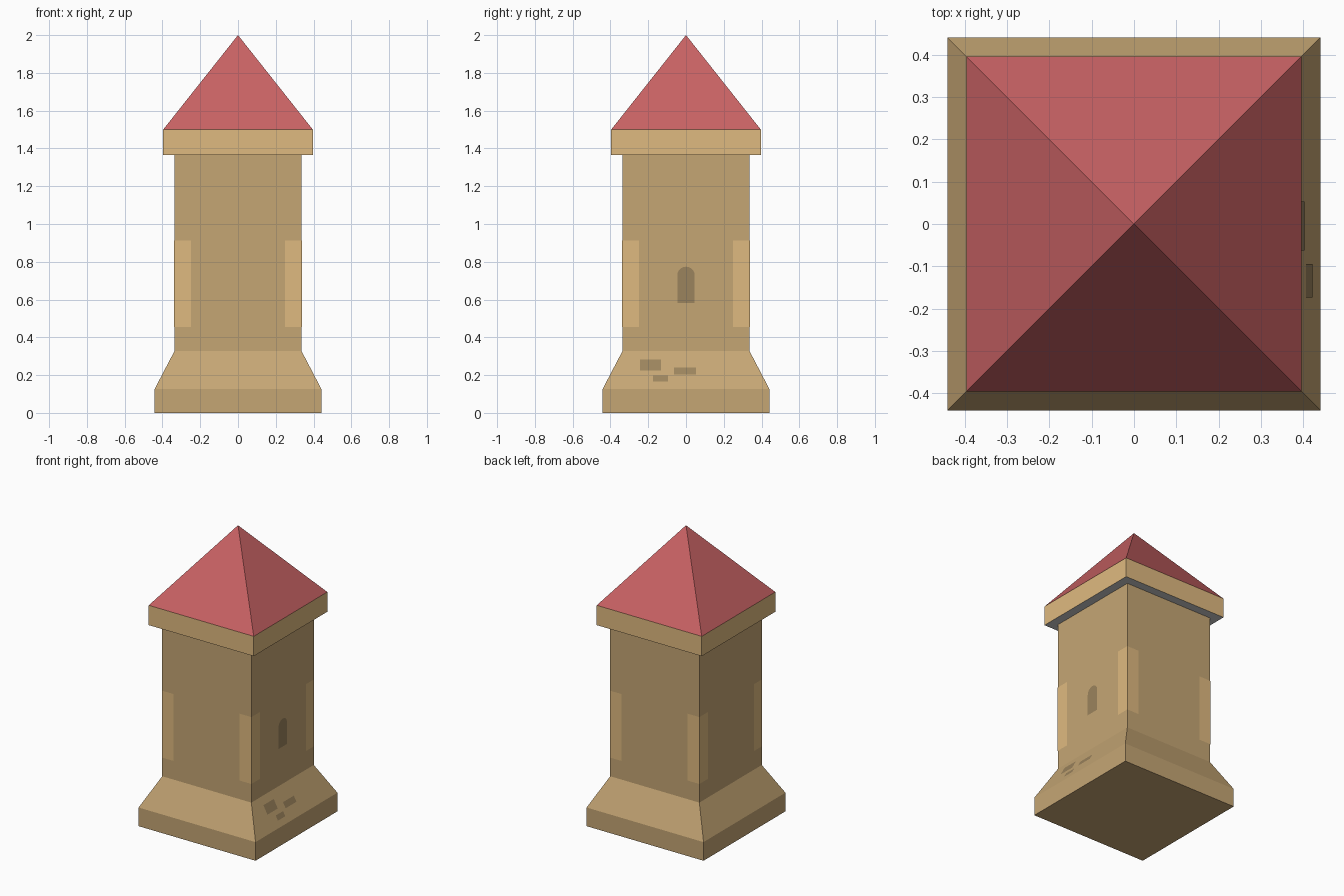
import bpy
import math

if "Cube" in bpy.data.objects:
    bpy.data.objects.remove(bpy.data.objects["Cube"])


def material(name, rgb):
    m = bpy.data.materials.new(name)
    m.diffuse_color = (*rgb, 1)
    m.use_nodes = True
    m.node_tree.nodes["Principled BSDF"].inputs["Base Color"].default_value = m.diffuse_color
    return m


STONE = material("stone", (0.56, 0.38, 0.175))
LIGHT = material("light_stone", (0.74, 0.49, 0.215))
DARK = material("dark_stone", (0.33, 0.23, 0.11))
RED = material("roof_red", (0.58, 0.122, 0.127))


def make(name, verts, faces, mat=None):
    me = bpy.data.meshes.new(name)
    me.from_pydata(verts, [], faces)
    if mat:
        me.materials.append(mat)
    ob = bpy.data.objects.new(name, me)
    bpy.context.collection.objects.link(ob)
    return ob


def square_loft(name, rings, mat=None, bottom=False, apex=None):
    """Stack of centred squares given as (half width, height)."""
    verts = [(sx * h, sy * h, z) for h, z in rings
             for sx, sy in ((-1, -1), (1, -1), (1, 1), (-1, 1))]
    faces = []
    for r in range(len(rings) - 1):
        for i in range(4):
            a, b = r * 4 + i, r * 4 + (i + 1) % 4
            faces.append((a, b, b + 4, a + 4))
    if bottom:
        faces.append((3, 2, 1, 0))
    if apex is not None:
        top = len(verts)
        verts.append((0, 0, apex))
        faces += [(top - 4 + i, top - 4 + (i + 1) % 4, top) for i in range(4)]
    return make(name, verts, faces, mat)


BASE, SHAFT, CAP = 0.441, 0.336, 0.396
FOOT_Z, SLOPE_Z, SHAFT_Z, CAP_Z = 0.127, 0.328, 1.365, 1.5
EPS = 0.002

# Tower body: plinth, sloped foot and shaft
square_loft("tower_body", [(BASE, 0), (BASE, FOOT_Z), (SHAFT, SLOPE_Z),
                           (SHAFT, SHAFT_Z)], STONE, bottom=True)

# Overhanging cornice, its plain grey underside and the roof
square_loft("cornice", [(CAP, SHAFT_Z), (CAP, CAP_Z)], LIGHT)
square_loft("cornice_underside", [(SHAFT, SHAFT_Z), (CAP, SHAFT_Z)])
square_loft("roof", [(CAP, CAP_Z)], RED, apex=2.0)

# Light corner stones wrapping all four shaft edges
s, inner = SHAFT + EPS, 0.248
for k in range(4):
    path = [(s, -inner), (s, -s), (inner, -s)]
    verts = [(x, y, z) for z in (0.456, 0.912) for x, y in path]
    ob = make(f"corner_stone_{k + 1}", verts, [(1, 0, 3, 4), (2, 1, 4, 5)], LIGHT)
    ob.rotation_euler.z = k * math.pi / 2

# Arched window on the right side
w, spring = 0.046, 0.728
outline = [(-w, 0.583), (w, 0.583)]
outline += [(w * math.cos(a), spring + w * math.sin(a))
            for a in (math.pi * i / 10 for i in range(11))]
make("window", [(s, y, z) for y, z in outline], [range(len(outline))], DARK)


# Loose bricks lying on the right slope
def slope_x(z):
    return BASE + (SHAFT - BASE) * (z - FOOT_Z) / (SLOPE_Z - FOOT_Z) + EPS


bricks = [(-0.243, -0.132, 0.225, 0.282), (-0.063, 0.053, 0.203, 0.24),
          (-0.174, -0.095, 0.166, 0.197)]
for i, (y0, y1, z0, z1) in enumerate(bricks):
    make(f"brick_{i + 1}", [(slope_x(z), y, z) for y, z in
                            ((y0, z0), (y1, z0), (y1, z1), (y0, z1))],
         [(0, 1, 2, 3)], DARK)
